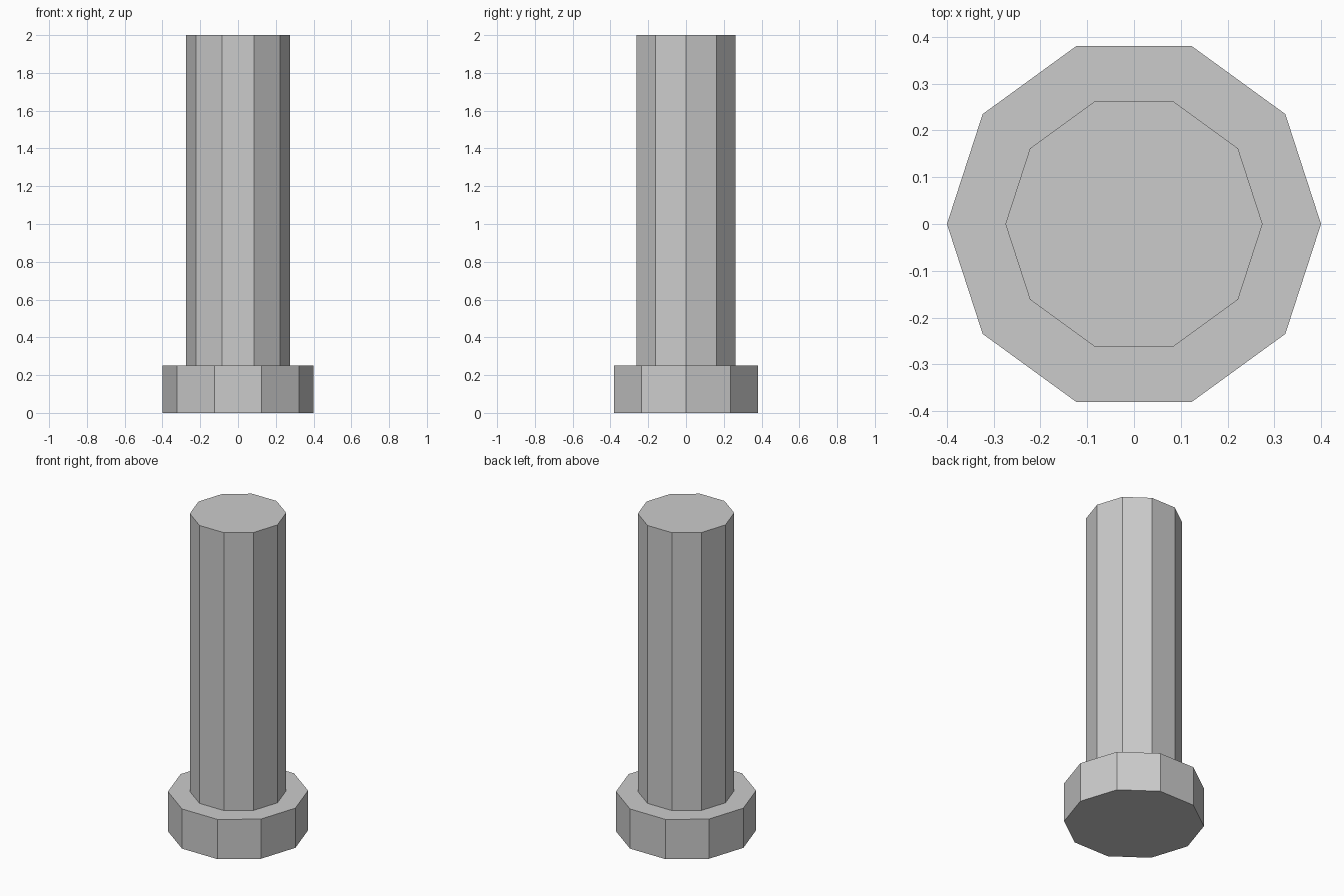
import bpy
import bmesh
import math
from mathutils import Matrix, Vector

cube = bpy.data.objects.get("Cube")
if cube:
    bpy.data.objects.remove(cube, do_unlink=True)

SIDES = 10
HEAD_RADIUS, HEAD_HEIGHT = 0.4, 0.25
SHAFT_RADIUS, TOTAL_HEIGHT = 0.275, 2.0

# Plain grey metal
grey = bpy.data.materials.new("grey_metal")
colour = (0.6, 0.6, 0.6, 1.0)
grey.diffuse_color = colour
grey.use_nodes = True
grey.node_tree.nodes["Principled BSDF"].inputs["Base Color"].default_value = colour


def ring(bm, radius, z):
    """Ten-sided ring of vertices with a corner on the x axis."""
    return [bm.verts.new((radius * math.cos(math.tau * i / SIDES),
                          radius * math.sin(math.tau * i / SIDES), z))
            for i in range(SIDES)]


# One closed body: wide head below, narrower shaft above
bm = bmesh.new()
rings = [ring(bm, r, z) for r, z in (
    (HEAD_RADIUS, 0.0), (HEAD_RADIUS, HEAD_HEIGHT),
    (SHAFT_RADIUS, HEAD_HEIGHT), (SHAFT_RADIUS, TOTAL_HEIGHT))]
for low, high in zip(rings, rings[1:]):
    for i in range(SIDES):
        j = (i + 1) % SIDES
        bm.faces.new((low[i], low[j], high[j], high[i]))

# End caps
bm.faces.new(rings[0][::-1])
bm.faces.new(rings[-1])
bmesh.ops.recalc_face_normals(bm, faces=bm.faces)

mesh = bpy.data.meshes.new("bolt")
bm.to_mesh(mesh)
bm.free()
mesh.materials.append(grey)
bpy.context.collection.objects.link(bpy.data.objects.new("bolt", mesh))
